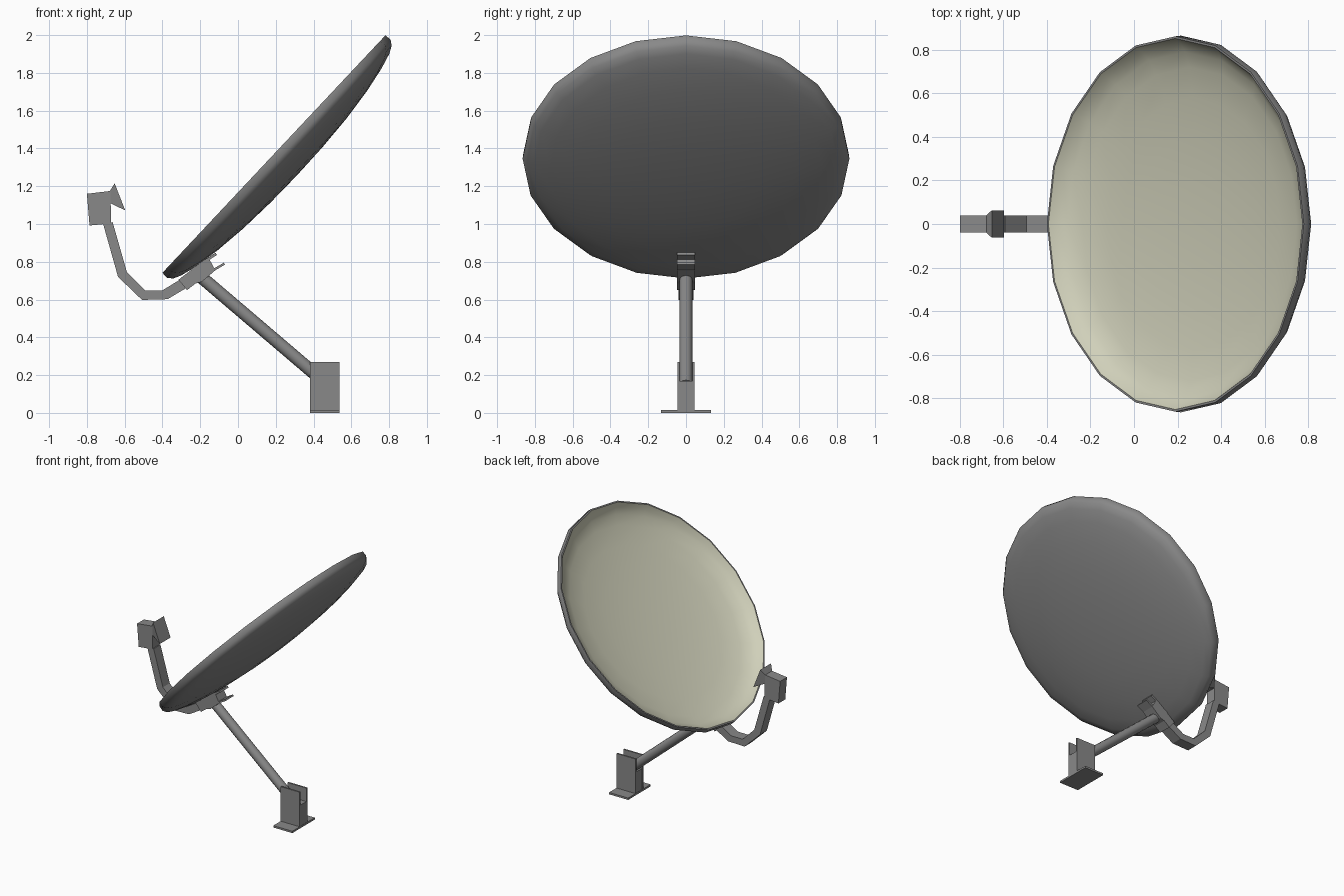
import bpy, bmesh, math
from mathutils import Vector, Matrix

if "Cube" in bpy.data.objects:
    bpy.data.objects.remove(bpy.data.objects["Cube"])


def material(name, rgb):
    m = bpy.data.materials.new(name)
    m.diffuse_color = (*rgb, 1)
    m.use_nodes = True
    m.node_tree.nodes["Principled BSDF"].inputs["Base Color"].default_value = m.diffuse_color
    return m


GREY = material("dark grey metal", (0.25, 0.25, 0.25))
CREAM = material("cream enamel", (0.63, 0.63, 0.49))


def finish(name, bm, mats=(GREY,), smooth=0):
    bmesh.ops.recalc_face_normals(bm, faces=bm.faces)
    me = bpy.data.meshes.new(name)
    bm.to_mesh(me)
    bm.free()
    for m in mats:
        me.materials.append(m)
    ob = bpy.data.objects.new(name, me)
    bpy.context.collection.objects.link(ob)
    if smooth:
        bpy.context.view_layer.objects.active = ob
        ob.select_set(True)
        bpy.ops.object.shade_smooth_by_angle(angle=math.radians(smooth))
        ob.select_set(False)
    return ob


def extrude_xz(name, pts, y0, y1):
    """Solid from a side profile in x/z, between two y values."""
    bm = bmesh.new()
    f = bm.faces.new([bm.verts.new((x, y0, z)) for x, z in pts])
    ext = bmesh.ops.extrude_face_region(bm, geom=[f])["geom"]
    bmesh.ops.translate(bm, vec=(0, y1 - y0, 0),
                        verts=[v for v in ext if isinstance(v, bmesh.types.BMVert)])
    return finish(name, bm)


def box(name, x0, x1, y0, y1, z0, z1):
    return extrude_xz(name, [(x0, z0), (x1, z0), (x1, z1), (x0, z1)], y0, y1)


def strip(name, a, b, thick, half_w):
    """Thin plate whose side view runs from a to b."""
    a, b = Vector(a), Vector(b)
    d = (b - a).normalized()
    n = Vector((-d.y, d.x)) * thick / 2
    return extrude_xz(name, [a - n, b - n, b + n, a + n], -half_w, half_w)


# Dish: closed 20-sided lathe, concave side cream
SIDES = 20
bowl = [0.0, 0.2, 0.4, 0.58, 0.72]


def depth(r):
    t = (r / 0.86) ** 2
    return -0.166 + 0.06 * t + 0.038 * t * t


back = [(r, depth(r)) for r in bowl]
lip = [(0.805, -0.082), (0.845, -0.062), (0.865, -0.035), (0.862, 0.0), (0.852, 0.0),
       (0.83, -0.032), (0.79, -0.062)]
front = [(r, depth(r) + 0.016) for r in reversed(bowl)]
profile = back + lip + front
first_cream = len(back) + 4

bm = bmesh.new()
rings = []
for r, w in profile:
    if r == 0:
        rings.append([bm.verts.new((0, 0, w))] * SIDES)
    else:
        rings.append([bm.verts.new((r * math.cos(t), r * math.sin(t), w))
                      for t in (2 * math.pi * i / SIDES for i in range(SIDES))])
for k in range(len(rings) - 1):
    p, q = rings[k], rings[k + 1]
    for i in range(SIDES):
        j = (i + 1) % SIDES
        loop = list(dict.fromkeys((p[i], p[j], q[j], q[i])))
        bm.faces.new(loop).material_index = int(k >= first_cream)
bm.transform(Matrix.Translation((0.19, 0, 1.37)) @ Matrix.Rotation(math.radians(-46.8), 4, 'Y'))
finish("dish", bm, (GREY, CREAM), 50)

# Slanted support pole
a, b = Vector((-0.19, 0, 0.715)), Vector((0.475, 0, 0.148))
bm = bmesh.new()
bmesh.ops.create_cone(bm, cap_ends=True, segments=12, radius1=0.034, radius2=0.034,
                      depth=(b - a).length)
bm.transform(Matrix.Translation((a + b) / 2) @ (b - a).to_track_quat('Z', 'Y').to_matrix().to_4x4())
finish("support_pole", bm, smooth=35)

# Foot: base plate, two cheeks and the filler between them
box("base_plate", 0.382, 0.538, -0.132, 0.132, 0.0, 0.014)
for side, y in (("left", -0.046), ("right", 0.034)):
    box("foot_cheek_" + side, 0.382, 0.538, y, y + 0.012, 0.01, 0.27)
box("foot_filler", 0.384, 0.536, -0.036, 0.036, 0.01, 0.17)

# Clamp between pole, arm and dish
extrude_xz("clamp_block", [(-0.315, 0.705), (-0.27, 0.65), (-0.225, 0.685), (-0.19, 0.695),
                           (-0.12, 0.755), (-0.155, 0.82), (-0.23, 0.77)], -0.048, 0.048)
strip("clamp_lower_plate", (-0.21, 0.71), (-0.072, 0.79), 0.012, 0.048)
strip("clamp_upper_plate", (-0.25, 0.755), (-0.115, 0.842), 0.014, 0.048)

# Bent feed arm
outer = [(-0.714, 1.0), (-0.635, 0.72), (-0.508, 0.598), (-0.373, 0.602), (-0.25, 0.675)]
inner = [(-0.27, 0.728), (-0.40, 0.649), (-0.493, 0.649), (-0.588, 0.745), (-0.664, 1.01)]
extrude_xz("feed_arm", outer + inner, -0.04, 0.04)

# Receiver head and flared horn facing the dish
extrude_xz("receiver_head", [(-0.80, 1.16), (-0.786, 0.992), (-0.672, 1.003),
                             (-0.675, 1.175)], -0.04, 0.04)
bm = bmesh.new()
ends = []
for lo, hi, w in (((-0.68, 1.112), (-0.68, 1.172), 0.038), ((-0.597, 1.072), (-0.653, 1.215), 0.063)):
    ends.append([bm.verts.new((p[0], s * w, p[1]))
                 for p, s in ((lo, -1), (lo, 1), (hi, 1), (hi, -1))])
for e in ends:
    bm.faces.new(e)
for i in range(4):
    j = (i + 1) % 4
    bm.faces.new((ends[0][i], ends[0][j], ends[1][j], ends[1][i]))
finish("feed_horn", bm)
